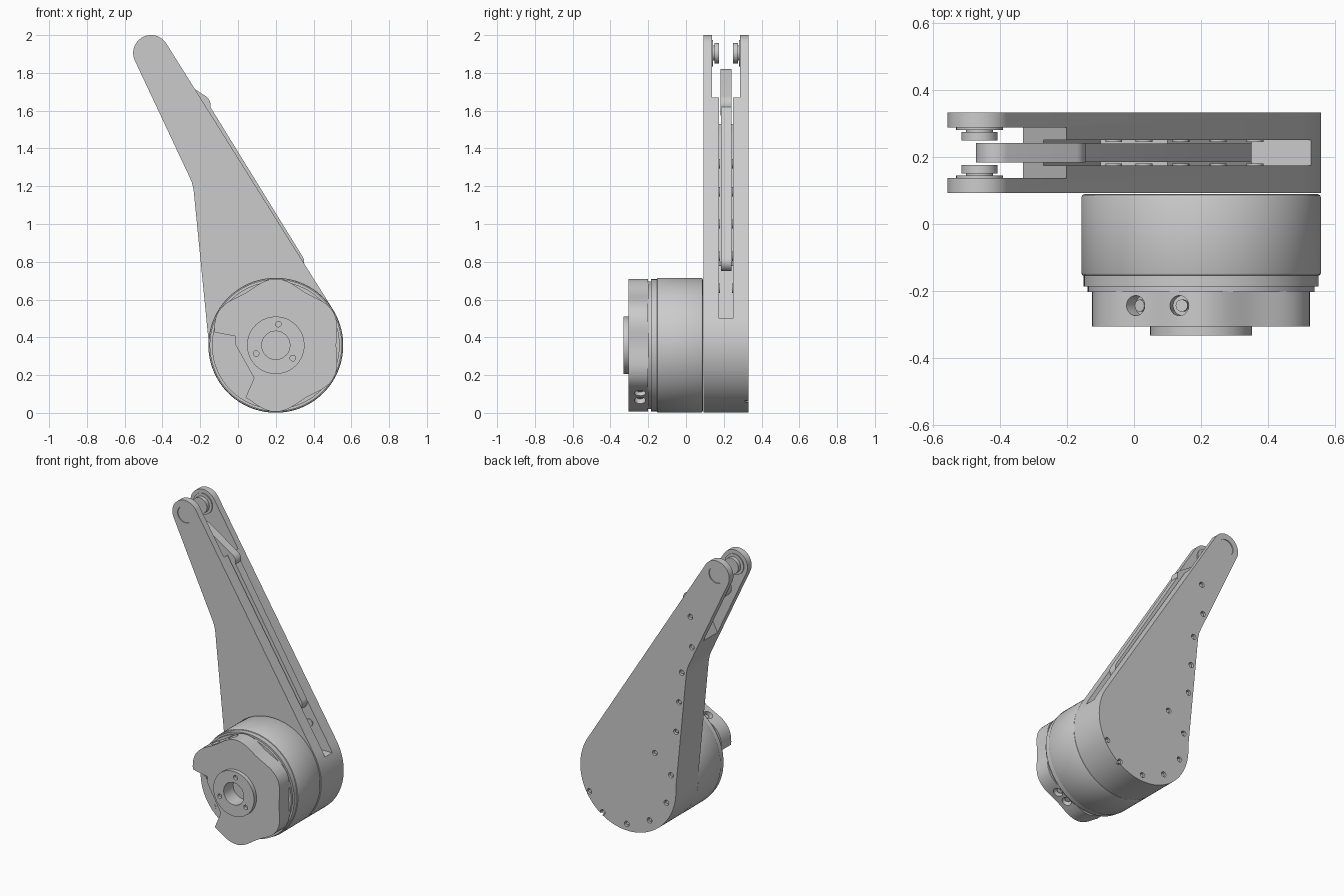
import bpy, bmesh, math
from math import sin, cos, radians
from mathutils import Vector, Matrix

if "Cube" in bpy.data.objects:
    bpy.data.objects.remove(bpy.data.objects["Cube"], do_unlink=True)

grey = bpy.data.materials.new("machined grey")
grey.use_nodes = True
COLOUR = (0.6, 0.6, 0.6, 1)
grey.diffuse_color = COLOUR
grey.node_tree.nodes["Principled BSDF"].inputs["Base Color"].default_value = COLOUR

HUB = (0.2, 0.358)
TIP = (-0.46, 1.905)
R = 0.357


def arc(c, r, a0=0, a1=360, n=32):
    """Points on an arc in the xz plane; a full turn leaves out the last point."""
    last = n if a1 - a0 == 360 else n - 1
    angles = [radians(a0 + (a1 - a0) * i / last) for i in range(n)]
    return [(c[0] + r * cos(a), c[1] + r * sin(a)) for a in angles]


def link_shape(c0, r0, c1, r1):
    """Outline of two round ends joined by tangents."""
    d = Vector(c1) - Vector(c0)
    heading = math.degrees(math.atan2(d.y, d.x))
    spread = math.degrees(math.acos((r0 - r1) / d.length))
    return (arc(c1, r1, heading - spread, heading + spread, 24)
            + arc(c0, r0, heading + spread, heading + 360 - spread, 24))


def finish(obj):
    obj.data.materials.append(grey)
    bpy.ops.object.select_all(action='DESELECT')
    bpy.context.view_layer.objects.active = obj
    obj.select_set(True)
    bpy.ops.object.shade_smooth_by_angle(angle=radians(30))
    return obj


def add_prism(bm, pts, y0, y1):
    face = bm.faces.new([bm.verts.new((x, y0, z)) for x, z in pts])
    out = bmesh.ops.extrude_face_region(bm, geom=[face])
    verts = [v for v in out["geom"] if isinstance(v, bmesh.types.BMVert)]
    bmesh.ops.translate(bm, verts=verts, vec=(0, y1 - y0, 0))


def to_object(name, bm):
    bmesh.ops.recalc_face_normals(bm, faces=bm.faces)
    mesh = bpy.data.meshes.new(name)
    bm.to_mesh(mesh)
    bm.free()
    obj = bpy.data.objects.new(name, mesh)
    bpy.context.collection.objects.link(obj)
    return obj


def prisms(name, parts):
    bm = bmesh.new()
    for pts, y0, y1 in parts:
        add_prism(bm, pts, y0, y1)
    return to_object(name, bm)


def apply(obj, mod):
    bpy.ops.object.select_all(action='DESELECT')
    bpy.context.view_layer.objects.active = obj
    obj.select_set(True)
    bpy.ops.object.modifier_apply(modifier=mod.name)


def cut(obj, cutter):
    mod = obj.modifiers.new("cut", 'BOOLEAN')
    mod.solver = 'EXACT'
    mod.object = cutter
    apply(obj, mod)
    bpy.data.objects.remove(cutter, do_unlink=True)


def bevel(obj, width):
    mod = obj.modifiers.new("bevel", 'BEVEL')
    mod.width = width
    mod.segments = 2
    mod.limit_method = 'ANGLE'
    mod.angle_limit = radians(50)
    apply(obj, mod)


# Arm body: tapered plate with a round tip and a round hub end
outline = (arc(TIP, 0.095, 32, 205, 32)
           + [(-0.257, 1.25), (-0.244, 1.22), (-0.235, 1.18)]
           + arc(HUB, R, 176, 392, 90))
arm = prisms("arm_body", [(outline, 0.092, 0.332)])

# Fork opening at the tip, then the long slot along the sloping edge
cut(arm, prisms("fork_cutter", [
    ([(-0.16, 1.67), (-0.2, 1.67), (-0.34, 1.39), (-0.8, 1.5), (-0.8, 2.2), (0, 2.2)],
     0.137, 0.287)]))
cut(arm, prisms("slot_cutter", [
    ([(0.7, 0.5), (0.35, 0.5), (0.1, 0.78), (-0.1, 0.8), (-0.15, 1.2), (-0.27, 1.46),
      (-0.27, 1.75), (0.1, 1.75), (0.7, 0.8)], 0.174, 0.25)]))

# Shallow pin seats on both faces and screw holes round the back
cut(arm, prisms("pin_seat_cutter", [(arc(TIP, 0.056), 0.08, 0.098),
                                    (arc(TIP, 0.056), 0.326, 0.35)]))
screws = [(-0.265, 1.57), (-0.275, 1.367), (-0.2, 1.176), (-0.18, 0.97),
          (-0.158, 0.765), (0, 0.58), (-0.12, 0.462), (-0.086, 0.266),
          (0.04, 0.114), (0.21, 0.045), (0.39, 0.075), (0.49, 0.19)]
cut(arm, prisms("screw_hole_cutter", [(arc(p, 0.018, n=16), 0.312, 0.35) for p in screws]))
finish(arm)
finish(prisms("back_screws", [(arc(p, 0.011, n=12), 0.305, 0.324) for p in screws]))

# Fork pins, mirrored across the middle of the arm
MID = 0.212
for name, side in (("front", -1), ("back", 1)):
    steps = [(0.07, 0.068, 0.08), (0.04, 0.06, 0.07), (0.054, 0.036, 0.062)]
    pin = prisms(name + "_fork_pin",
                 [(arc(TIP, r), MID + side * a, MID + side * b) for r, a, b in steps])
    finish(pin)

# Drive link: bent lever at the top and a long rod inside the slot
ELBOW = (-0.2, 1.63)
finish(prisms("link_lever", [(link_shape((-0.41, 1.76), 0.06, ELBOW, 0.055), 0.183, 0.241)]))
finish(prisms("link_rod", [(link_shape(ELBOW, 0.04, (0.3, 0.8), 0.05), 0.184, 0.24)]))

# Small spacers along the slot walls
spots = [(-0.06, 1.32), (0.03, 1.17), (0.14, 1.0), (0.25, 0.83), (0.36, 0.66)]
finish(prisms("slot_spacers", [(arc(p, 0.025, n=16), y, y + 0.008)
                               for p in spots for y in (0.172, 0.244)]))

# Motor housing and its stepped bands
housing = prisms("motor_housing", [(arc(HUB, R, n=96), -0.155, 0.089)])
bevel(housing, 0.01)
finish(housing)
finish(prisms("motor_bands", [(arc(HUB, 0.35, n=96), -0.186, -0.15),
                              (arc(HUB, 0.338, n=96), -0.202, -0.18)]))

# Lobed cap with an open sector on the lower side
lobes = []
for i in range(91):
    a = 240 + (528 - 240) * i / 90
    r = 0.336 + 0.016 * cos(radians(6 * (a - 30)))
    lobes += arc(HUB, r, a, a + 1, 2)[:1]
lobes += [(-0.013, 0.405), (-0.013, 0.36), (0.085, 0.185)]
cap = prisms("motor_cap", [(lobes, -0.305, -0.2)])


# Radial screw sockets in the rim of the cap
def radial_pegs(name, r, inner, outer):
    bm = bmesh.new()
    for a in (127, 101, -51, -65):
        d = Vector((cos(radians(a)), 0, sin(radians(a))))
        centre = Vector((HUB[0], -0.243, HUB[1])) + d * (inner + outer) / 2
        m = Matrix.Translation(centre) @ d.to_track_quat('Z', 'Y').to_matrix().to_4x4()
        bmesh.ops.create_cone(bm, cap_ends=True, segments=20, radius1=r, radius2=r,
                              depth=outer - inner, matrix=m)
    return to_object(name, bm)


cut(cap, radial_pegs("socket_cutter", 0.03, 0.285, 0.4))
cut(cap, prisms("cap_bore_cutter", [(arc(HUB, 0.075), -0.4, -0.23)]))
finish(cap)
finish(radial_pegs("cap_screws", 0.018, 0.27, 0.305))

# Small screws in the open sector
finish(prisms("sector_screws", [(arc(p, 0.014, n=16), -0.206, -0.2)
                                for p in ((-0.105, 0.335), (-0.035, 0.16))]))

# Output boss with a centre bore and three bolt holes
boss = prisms("output_boss", [(arc(HUB, 0.152, n=64), -0.332, -0.303)])
holes = [(arc(HUB, 0.075), -0.4, -0.29)]
holes += [(arc(p, 0.015, n=16), -0.4, -0.312) for p in arc(HUB, 0.113, 83, 443, 3)]
cut(boss, prisms("boss_hole_cutter", holes))
finish(boss)
